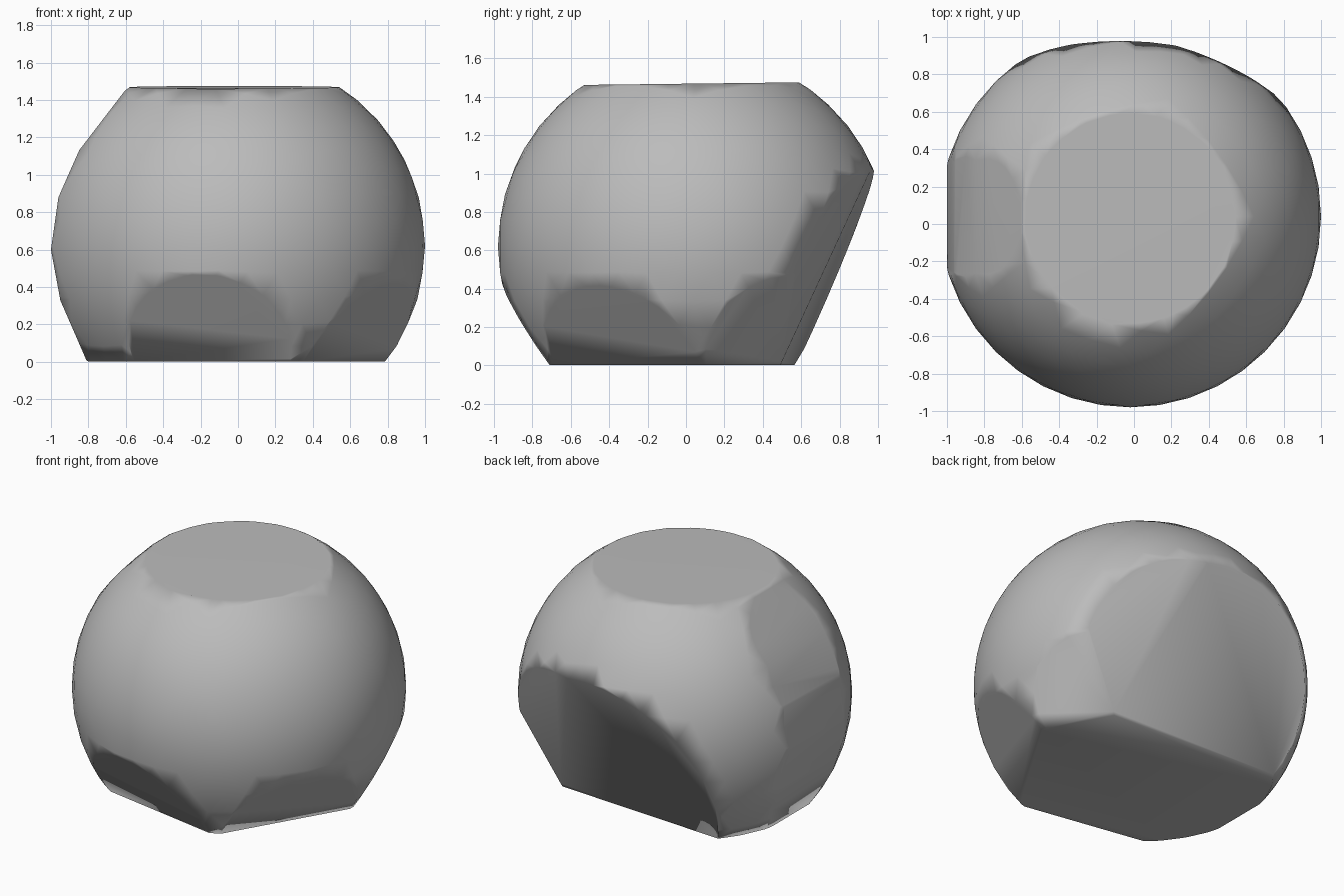
import bpy, bmesh
from mathutils import Vector

cube = bpy.data.objects.get("Cube")
if cube:
    bpy.data.objects.remove(cube, do_unlink=True)

CENTRE = Vector((-0.02, 0.04, 0.62))
RADIUS = 1.02


def flat_cut(bm, point, normal):
    """Slice away everything beyond a plane and cap the opening."""
    geom = bm.verts[:] + bm.edges[:] + bm.faces[:]
    bmesh.ops.bisect_plane(bm, geom=geom, dist=0.0005, plane_co=point,
                           plane_no=normal, clear_outer=True)
    rim = [e for e in bm.edges if e.is_boundary]
    if rim:
        bmesh.ops.holes_fill(bm, edges=rim, sides=0)


def cut_through(bm, a, b, c):
    """Cut along the plane through three points, keeping the centre side."""
    a, b, c = Vector(a), Vector(b), Vector(c)
    normal = (b - a).cross(c - a).normalized()
    if normal.dot(CENTRE - a) > 0:
        normal.negate()
    flat_cut(bm, a, normal)


# Round stone body
bm = bmesh.new()
bmesh.ops.create_icosphere(bm, subdivisions=4, radius=RADIUS)
bmesh.ops.translate(bm, verts=bm.verts[:], vec=CENTRE)

# Worn band down the -x side, flat along y
band = [(-0.62, 1.43), (-0.85, 1.13), (-0.96, 0.88),
        (-1.0, 0.6), (-0.95, 0.33), (-0.82, 0.03)]
for (x0, z0), (x1, z1) in zip(band, band[1:]):
    cut_through(bm, (x0, 0, z0), (x1, 0, z1), (x0, 1, z0))

# Large undercut back face
back_top, back_foot = (-0.2, 0.97, 0.97), (0.58, 0.5, 0.02)
cut_through(bm, back_top, (-0.66, 0.63, 0.12), back_foot)

# Back corner facets on the +x side
corner = (0.86, 0.57, 0.5)
cut_through(bm, corner, (0.3, 0.93, 1.0), back_foot)
cut_through(bm, corner, (0.83, 0.12, 0.08), back_foot)

# Chips along the lower front and lower +x side
flat_cut(bm, Vector((-0.14, -0.65, 0.02)), Vector((-0.08, -0.46, -0.32)).normalized())
flat_cut(bm, Vector((0.84, -0.47, 0.42)), Vector((0.34, -0.2, -0.3)).normalized())

# Flat top and base
flat_cut(bm, Vector((0, 0, 1.468)), Vector((0, -0.012, 1)).normalized())
flat_cut(bm, Vector((0, 0, 0.002)), Vector((0, 0, -1)))

bmesh.ops.remove_doubles(bm, verts=bm.verts[:], dist=0.015)
bmesh.ops.recalc_face_normals(bm, faces=bm.faces[:])
for face in bm.faces:
    face.smooth = True

mesh = bpy.data.meshes.new("boulder")
bm.to_mesh(mesh)
bm.free()
boulder = bpy.data.objects.new("boulder", mesh)
bpy.context.collection.objects.link(boulder)

# Soft edges that keep the large facets flat
soften = boulder.modifiers.new("soft_edges", 'WEIGHTED_NORMAL')
soften.weight = 50

# Grey stone
stone = bpy.data.materials.new("grey stone")
stone.use_nodes = True
colour = (0.5, 0.5, 0.5, 1.0)
stone.diffuse_color = colour
stone.node_tree.nodes["Principled BSDF"].inputs["Base Color"].default_value = colour
mesh.materials.append(stone)
